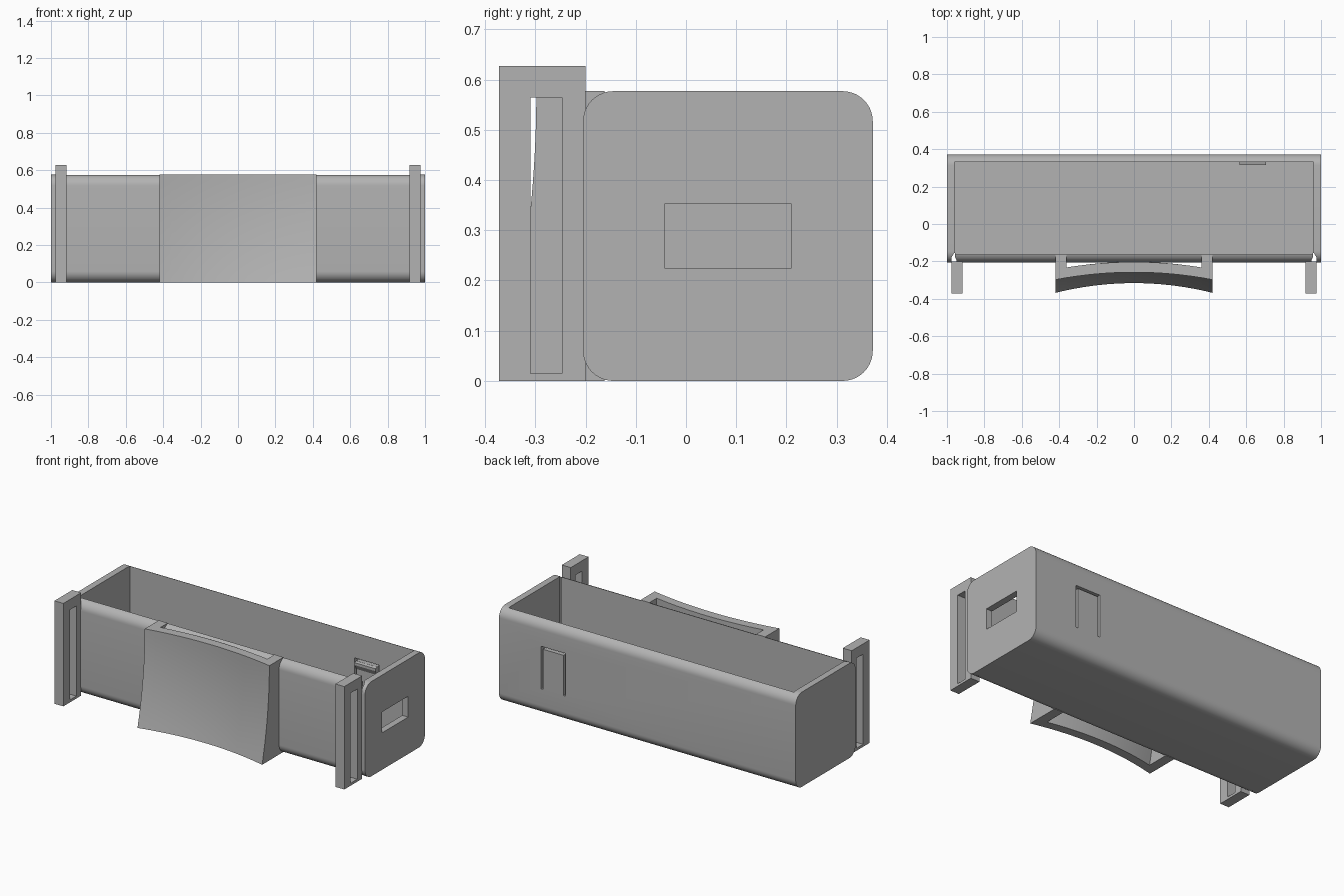
import bpy, bmesh, math

if "Cube" in bpy.data.objects:
    bpy.data.objects.remove(bpy.data.objects["Cube"])

grey = bpy.data.materials.new("plain grey")
grey.diffuse_color = (0.45, 0.45, 0.45, 1)
grey.use_nodes = True
grey.node_tree.nodes["Principled BSDF"].inputs["Base Color"].default_value = grey.diffuse_color
H = 0.577              # tray height
Y0, Y1 = -0.205, 0.372  # tray front and back


def finish(name, bm):
    bmesh.ops.recalc_face_normals(bm, faces=bm.faces)
    me = bpy.data.meshes.new(name)
    bm.to_mesh(me)
    bm.free()
    ob = bpy.data.objects.new(name, me)
    bpy.context.collection.objects.link(ob)
    me.materials.append(grey)
    return ob


def prism(name, pts, axis, lo, hi):
    """Extrude a profile: axis 'x' takes (y, z) points, 'z' takes (x, y) points."""
    bm = bmesh.new()
    put = (lambda p, t: (t, p[0], p[1])) if axis == 'x' else (lambda p, t: (p[0], p[1], t))
    face = bm.faces.new([bm.verts.new(put(p, lo)) for p in pts])
    new = bmesh.ops.extrude_face_region(bm, geom=[face])["geom"]
    move = (hi - lo, 0, 0) if axis == 'x' else (0, 0, hi - lo)
    bmesh.ops.translate(bm, vec=move, verts=[v for v in new if isinstance(v, bmesh.types.BMVert)])
    return finish(name, bm)


def box(name, x0, x1, y0, y1, z0, z1):
    return prism(name, [(x0, y0), (x1, y0), (x1, y1), (x0, y1)], 'z', z0, z1)


def cut(ob, *cutters):
    for c in cutters:
        c.hide_render = True
        m = ob.modifiers.new("cut", 'BOOLEAN')
        m.operation, m.solver, m.object = 'DIFFERENCE', 'EXACT', c
        bpy.context.view_layer.objects.active = ob
        bpy.ops.object.modifier_apply(modifier=m.name)
        bpy.data.objects.remove(c)


def smooth(ob):
    bpy.ops.object.select_all(action='DESELECT')
    ob.select_set(True)
    bpy.context.view_layer.objects.active = ob
    bpy.ops.object.shade_smooth_by_angle(angle=math.radians(30))


# Tray: rounded profile along x, hollowed from above
r, n = 0.06, 10
profile = []
for cy, cz, start in ((Y1 - r, H - r, 0), (Y0 + r, H - r, 90), (Y0 + r, r, 180), (Y1 - r, r, 270)):
    for i in range(n + 1):
        a = math.radians(start + 90 * i / n)
        profile.append((cy + r * math.cos(a), cz + r * math.sin(a)))
tray = prism("tray", profile, 'x', -1, 1)
cut(tray, box("cavity", -0.96, 0.96, -0.162, 0.332, 0.04, 1))

# Window in the right end
cut(tray, box("end_window", 0.9, 1.1, -0.043, 0.21, 0.225, 0.352))

# Slits that separate the front wall from the end plates
for s in (-1, 1):
    pts = [(0.975, -0.25), (0.975, -0.178), (0.962, -0.155), (0.956, -0.155),
           (0.956, -0.178), (0.95, -0.19), (0.935, -0.25)]
    cut(tray, prism("corner_slit", [(s * x, y) for x, y in pts], 'z', -0.1, 0.7))

# U-shaped slot around the spring tab in the back wall
cut(tray,
    box("slot_left", 0.552, 0.565, 0.3, 0.4, 0.16, 0.42),
    box("slot_right", 0.705, 0.718, 0.3, 0.4, 0.16, 0.42),
    box("slot_top", 0.5521, 0.7179, 0.3, 0.4, 0.405, 0.4199))
smooth(tray)

# Barb on the inner side of the spring tab
prism("tab_barb", [(0.335, 0.405), (0.316, 0.40), (0.316, 0.385), (0.335, 0.35)], 'x', 0.565, 0.705)

# Strap loops at both ends
for s, side in ((-1, "left"), (1, "right")):
    x0, x1 = sorted((s * 0.917, s * 0.977))
    loop = box(side + "_strap_loop", x0, x1, -0.372, -0.2, 0, 0.627)
    cut(loop, box("strap_slot", x0 - 0.1, x1 + 0.1, -0.31, -0.247, 0.015, 0.564))


# Front pad: concave across, flaring towards the bottom
def front_y(x, z):
    t = 1 - z / H
    return -0.298 - 0.07 * t * t + (0.04 + 0.012 * t) * (1 - (x / 0.42) ** 2)


def shell(name, xs, back):
    """Closed solid between the curved front and a back surface."""
    rows, nx = 16, len(xs)
    bm = bmesh.new()
    zs = [H * k / rows for k in range(rows + 1)]
    grids = [[[bm.verts.new((x, f(x, z), z)) for x in xs] for z in zs] for f in (front_y, back)]
    for g in grids:
        for k in range(rows):
            for i in range(nx - 1):
                bm.faces.new((g[k][i], g[k][i + 1], g[k + 1][i + 1], g[k + 1][i]))
    a, b = grids
    for k in (0, rows):
        for i in range(nx - 1):
            bm.faces.new((a[k][i], a[k][i + 1], b[k][i + 1], b[k][i]))
    for i in (0, nx - 1):
        for k in range(rows):
            bm.faces.new((a[k][i], a[k + 1][i], b[k + 1][i], b[k][i]))
    ob = finish(name, bm)
    smooth(ob)


shell("front_pad", [-0.36 + 0.72 * i / 24 for i in range(25)], lambda x, z: front_y(x, z) + 0.055)
# Side arms that carry the pad
for s, side in ((-1, "left"), (1, "right")):
    xs = sorted(s * x for x in (0.36, 0.38, 0.4, 0.42))
    shell(side + "_pad_arm", xs, lambda x, z: -0.162)
